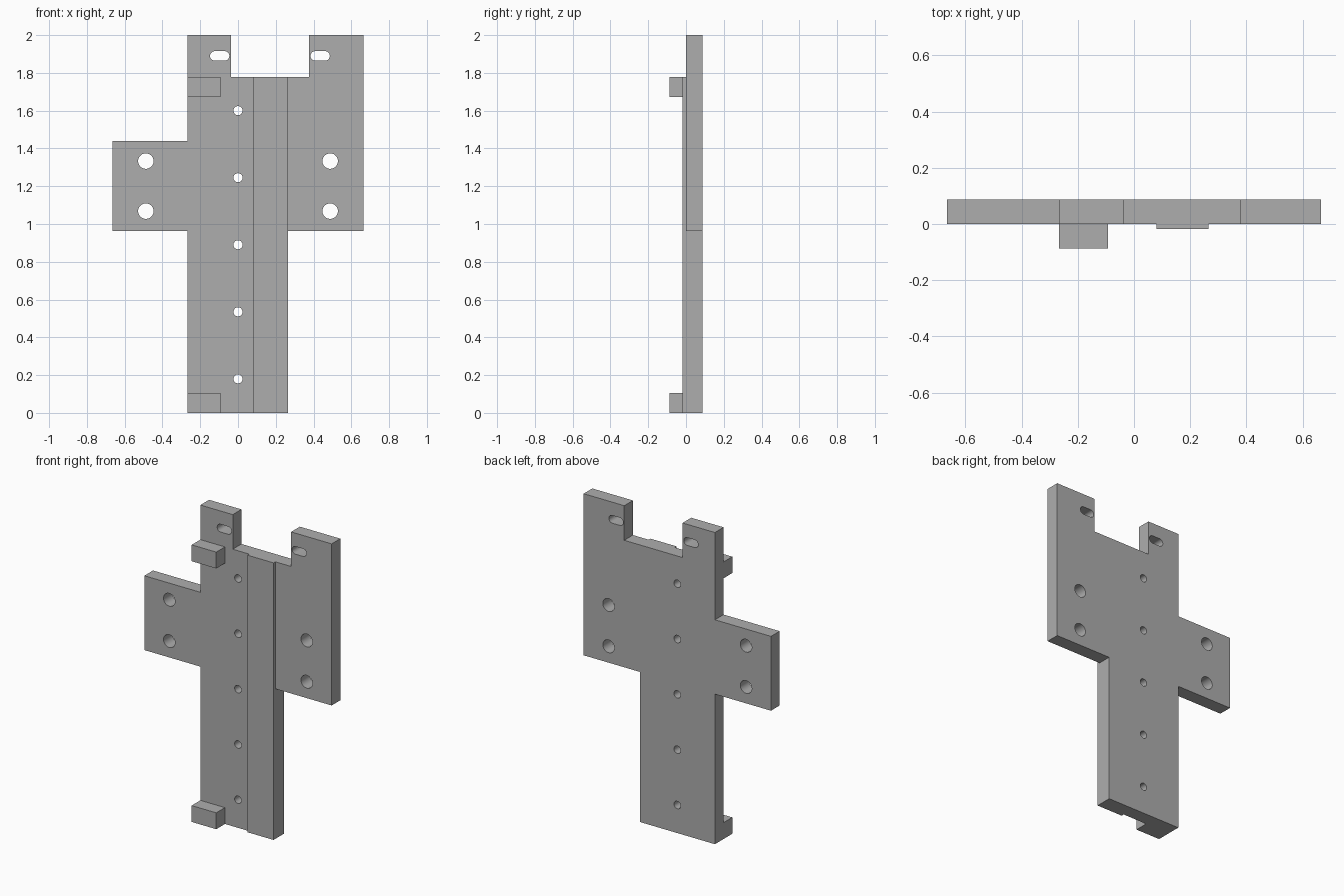
import bpy, bmesh
from math import sin, cos, pi, radians
from mathutils import Vector

cube = bpy.data.objects.get("Cube")
if cube:
    bpy.data.objects.remove(cube)

grey = bpy.data.materials.new("plain grey")
grey.use_nodes = True
colour = (0.42, 0.42, 0.42, 1)
grey.diffuse_color = colour
grey.node_tree.nodes["Principled BSDF"].inputs["Base Color"].default_value = colour


def slot(x, z, r, stretch=0.0, steps=32):
    """Round hole outline, or a horizontal slot when stretched."""
    points = []
    for i in range(steps):
        a = 2 * pi * (i + 0.5) / steps
        shift = stretch if cos(a) > 0 else -stretch
        points.append((x + shift + r * cos(a), z + r * sin(a)))
    return points


def slab(name, loops, y0, y1):
    """Extrude an outline with holes from y0 to y1."""
    bm = bmesh.new()
    for loop in loops:
        vs = [bm.verts.new((x, y0, z)) for x, z in loop]
        for a, b in zip(vs, vs[1:] + vs[:1]):
            bm.edges.new((a, b))
    bmesh.ops.triangle_fill(bm, edges=bm.edges[:], use_beauty=True, normal=Vector((0, -1, 0)))
    ext = bmesh.ops.extrude_face_region(bm, geom=bm.faces[:], use_keep_orig=True)
    moved = [g for g in ext["geom"] if isinstance(g, bmesh.types.BMVert)]
    bmesh.ops.translate(bm, verts=moved, vec=(0, y1 - y0, 0))
    bmesh.ops.recalc_face_normals(bm, faces=bm.faces[:])
    mesh = bpy.data.meshes.new(name)
    bm.to_mesh(mesh)
    bm.free()
    mesh.materials.append(grey)
    ob = bpy.data.objects.new(name, mesh)
    bpy.context.collection.objects.link(ob)
    bpy.ops.object.select_all(action="DESELECT")
    ob.select_set(True)
    bpy.context.view_layer.objects.active = ob
    bpy.ops.object.shade_smooth_by_angle(angle=radians(30))
    return ob


def rect(x0, x1, z0, z1):
    return [(x0, z0), (x1, z0), (x1, z1), (x0, z1)]


left, right, wing = -0.267, 0.265, 0.665
wing_z, ear_z, notch_z, top = 0.963, 1.44, 1.778, 2.0

# Main plate with side wings and a notched top
outline = [(left, 0), (right, 0), (right, wing_z), (wing, wing_z), (wing, top),
           (0.377, top), (0.377, notch_z), (-0.037, notch_z), (-0.037, top),
           (left, top), (left, ear_z), (-wing, ear_z), (-wing, wing_z), (left, wing_z)]

# Centre row of small holes, four mounting holes, two top slots
holes = [slot(0, 0.18 + 0.355 * i, 0.024) for i in range(5)]
holes += [slot(x, z, 0.041) for x in (-0.488, 0.488) for z in (1.068, 1.333)]
holes += [slot(x, 1.89, 0.025, 0.026) for x in (-0.097, 0.435)]
slab("mounting_plate", [outline] + holes, 0, 0.088)

# Thin raised strip along the front
slab("raised_strip", [rect(0.08, right, 0, notch_z)], -0.018, 0)

# Stop blocks at the bottom and top of the front
for name, z in (("lower_block", 0), ("upper_block", notch_z - 0.105)):
    slab(name, [rect(left, -0.093, z, z + 0.105)], -0.088, 0)
